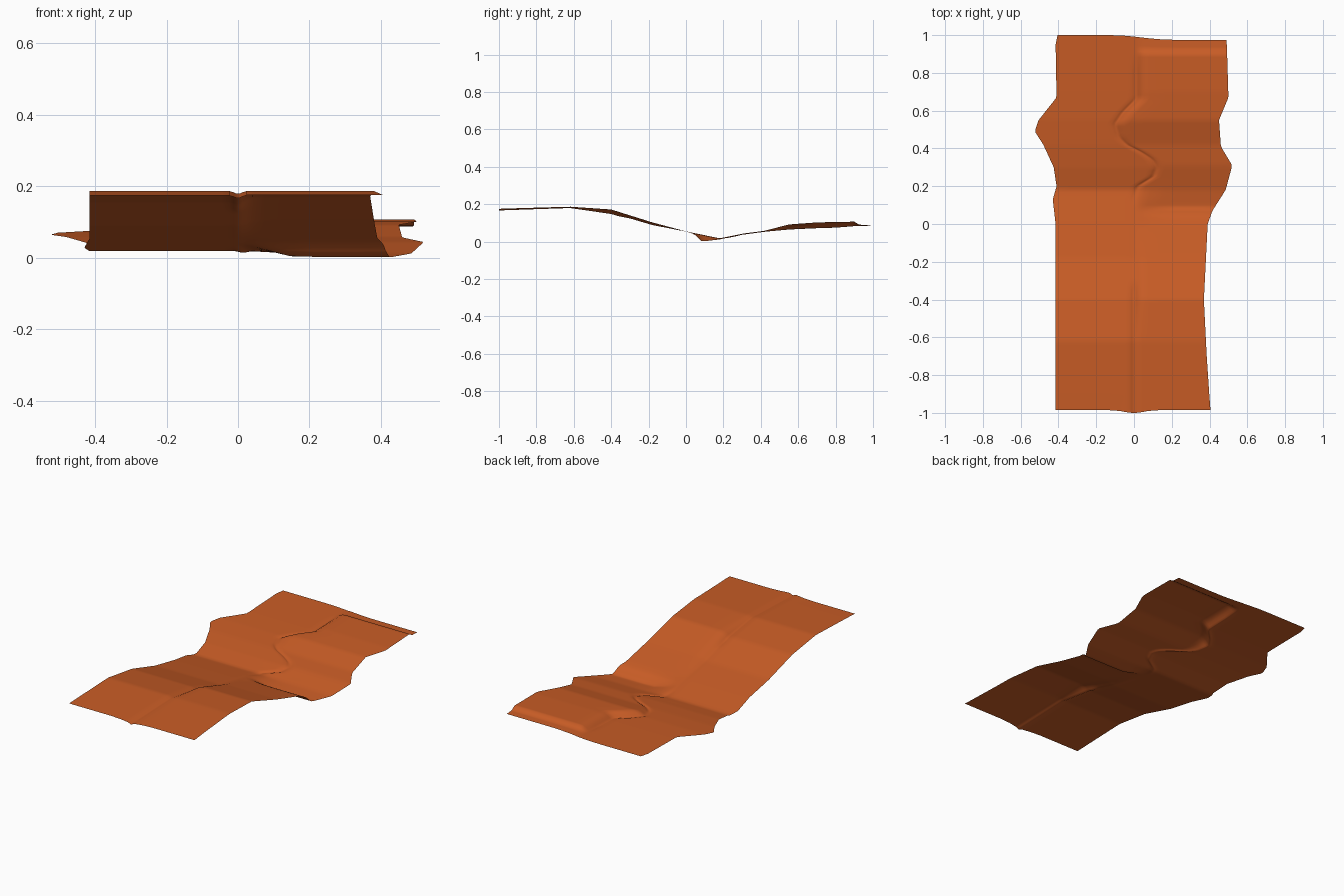
import bpy, bmesh

cube = bpy.data.objects.get("Cube")
if cube:
    bpy.data.objects.remove(cube, do_unlink=True)


def sample(points, y):
    """Straight-line interpolation along a list of (y, value)."""
    if y <= points[0][0]:
        return points[0][1]
    for (a, u), (b, v) in zip(points, points[1:]):
        if y <= b:
            return u + (v - u) * (y - a) / (b - a)
    return points[-1][1]


def smooth(a, b, v):
    t = max(0.0, min(1.0, (v - a) / (b - a)))
    return t * t * (3 - 2 * t)


# Outline of the two long edges, and the winding gully between them
left_edge = [(-1, -.415), (0, -.415), (.13, -.43), (.2, -.41), (.3, -.425), (.42, -.48),
             (.49, -.525), (.55, -.505), (.67, -.41), (.95, -.415), (1, -.405)]
right_edge = [(-1, .405), (-.7, .385), (-.4, .37), (0, .39), (.07, .415), (.18, .485),
              (.31, .52), (.41, .46), (.55, .45), (.67, .5), (1, .49)]
gully = [(-1, 0), (.14, 0), (.2, .02), (.25, .1), (.3, .12), (.34, .1), (.38, .04),
         (.42, -.04), (.46, -.08), (.53, -.1), (.59, -.06), (.66, .01), (1, .01)]

# Height of the ground on either side of the gully
left_height = [(-1, .174), (-.62, .187), (-.4, .155), (-.18, .09), (0, .055),
               (.18, .018), (.3, .042), (.42, .058), (.55, .07), (.7, .077), (1, .086)]
right_height = [(-1, .176), (-.62, .187), (-.4, .172), (-.18, .103), (0, .055), (.045, .04),
                (.085, .001), (.18, .012), (.31, .044), (.42, .058), (.55, .092),
                (.7, .103), (.9, .107), (.93, .091), (1, .088)]
groove_depth = [(-1, .007), (-.36, .007), (-.3, .001), (.1, .001), (.2, .005), (.8, .005), (.9, 0)]

near = [.004, .012, .024, .045, .075]
far = [.2, .4, .6, .8, 1]
rows = 120


def row_points(y):
    centre, west, east = sample(gully, y), sample(left_edge, y), sample(right_edge, y)
    xs = [centre]
    for side, edge in ((-1, west), (1, east)):
        xs += [centre + side * d for d in near]
        start = centre + side * near[-1]
        xs += [start + (edge - start) * t for t in far]
    result = []
    for x in sorted(xs):
        low, high = sample(left_height, y), sample(right_height, y)
        # The deep hollow only opens out away from the gully
        if 0.0 < y < .3:
            blend = smooth(.0, .17, x)
        else:
            blend = smooth(-.005, .055, x - centre)
        z = low + (high - low) * blend
        z -= sample(groove_depth, y) * (1 - smooth(.004, .02, abs(x - centre)))
        # Slightly uneven short edges
        end = y
        if y > .9:
            end -= .025 * smooth(-.12, .2, x) * (y - .9) / .1
        elif y < -.9:
            end += .015 * smooth(0, .12, abs(x)) * (-y - .9) / .1
        result.append((x, end, z))
    return result


# Ground sheet
bm = bmesh.new()
grid = [[bm.verts.new(p) for p in row_points(-1 + 2 * r / rows)] for r in range(rows + 1)]
for lower, upper in zip(grid, grid[1:]):
    for i in range(len(lower) - 1):
        bm.faces.new((lower[i], lower[i + 1], upper[i + 1], upper[i])).smooth = True
mesh = bpy.data.meshes.new("ground_sheet")
bm.to_mesh(mesh)
bm.free()
ground = bpy.data.objects.new("ground_sheet", mesh)
bpy.context.collection.objects.link(ground)

# Rust orange earth
earth = bpy.data.materials.new("orange_earth")
earth.use_nodes = True
colour = (.58, .108, .019, 1)
earth.diffuse_color = colour
shader = next(n for n in earth.node_tree.nodes if n.type == "BSDF_PRINCIPLED")
shader.inputs["Base Color"].default_value = colour
mesh.materials.append(earth)
